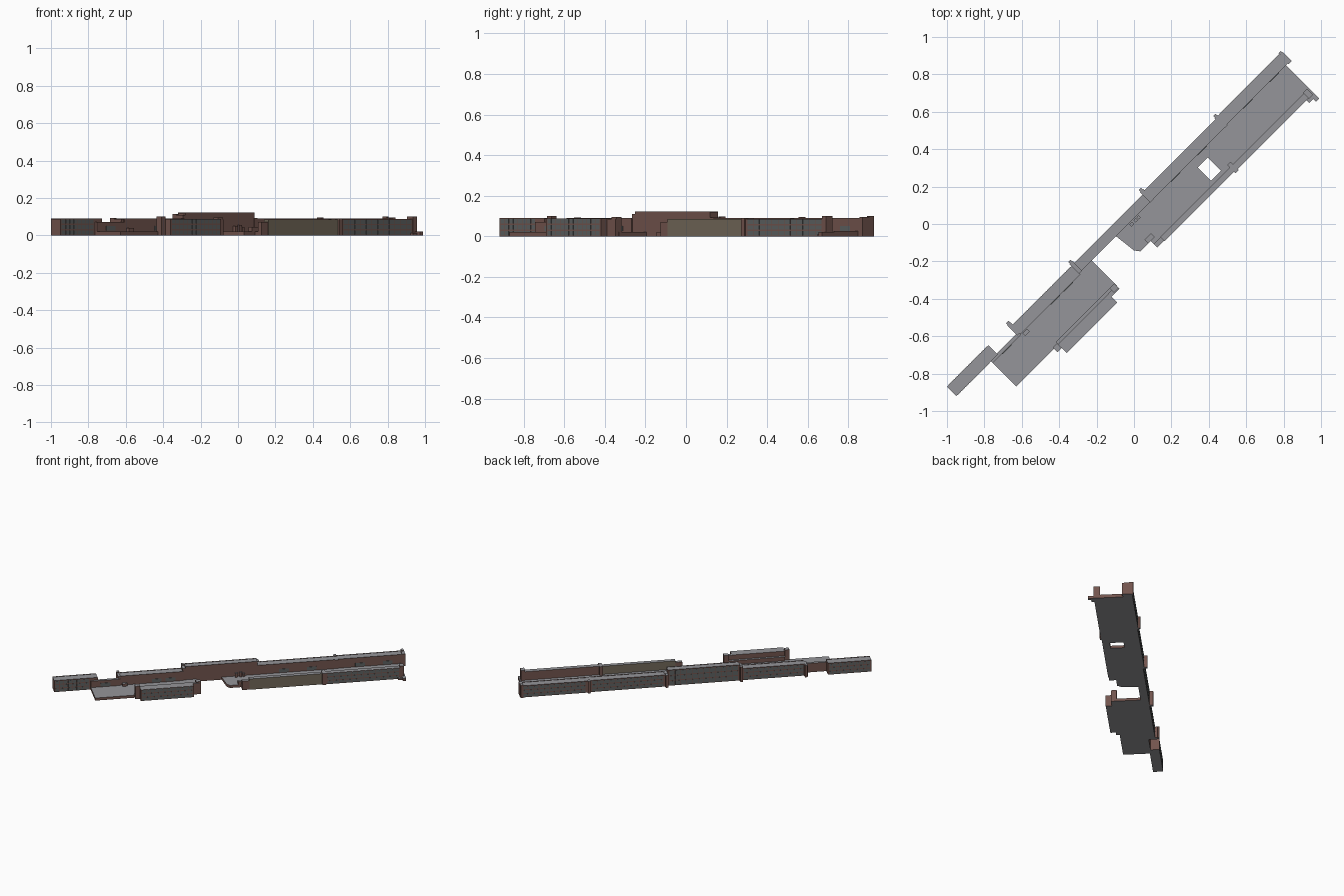
import bpy, bmesh, math
from mathutils import Matrix

if "Cube" in bpy.data.objects:
    bpy.data.objects.remove(bpy.data.objects["Cube"])

TURN = Matrix.Rotation(math.radians(45), 4, 'Z')   # complex lies on a diagonal


def material(name, rgb):
    m = bpy.data.materials.new(name)
    m.diffuse_color = (*rgb, 1)
    m.use_nodes = True
    m.node_tree.nodes["Principled BSDF"].inputs["Base Color"].default_value = m.diffuse_color
    return m


ROOF = material("roof_grey", (0.30, 0.30, 0.32))
BRICK = material("brick", (0.17, 0.09, 0.075))
OLIVE = material("olive_wall", (0.17, 0.14, 0.10))
GLASS = material("glazing", (0.11, 0.12, 0.12))


def finish(name, bm, wall=BRICK, flat=ROOF):
    """Flat-facing faces take the roof colour, upright faces the wall colour."""
    bmesh.ops.recalc_face_normals(bm, faces=bm.faces)
    for f in bm.faces:
        f.material_index = 0 if abs(f.normal.z) > 0.5 else 1
    me = bpy.data.meshes.new(name)
    bm.transform(TURN)
    bm.to_mesh(me)
    bm.free()
    me.materials.append(flat)
    me.materials.append(wall)
    ob = bpy.data.objects.new(name, me)
    bpy.context.collection.objects.link(ob)
    return ob


def add_box(bm, u0, u1, v0, v1, z0, z1):
    mat = Matrix.Translation(((u0 + u1) / 2, (v0 + v1) / 2, (z0 + z1) / 2)) @ \
        Matrix.Diagonal((u1 - u0, v1 - v0, z1 - z0, 1))
    bmesh.ops.create_cube(bm, size=1, matrix=mat)


def boxes(name, items, wall=BRICK, flat=ROOF):
    bm = bmesh.new()
    for it in items:
        add_box(bm, *it)
    return finish(name, bm, wall, flat)


def slab(name, outline, z):
    bm = bmesh.new()
    f = bm.faces.new([bm.verts.new((u, v, 0)) for u, v in outline])
    r = bmesh.ops.extrude_face_region(bm, geom=[f])
    for e in r["geom"]:
        if isinstance(e, bmesh.types.BMVert):
            e.co.z = z
    return finish(name, bm)


def glazing(name, u0, u1, v, z1, bays=12):
    """Three rows of thin window panels on a long facade."""
    step, row = (u1 - u0) / bays, z1 / 3
    boxes(name, [(u0 + i * step + .002, u0 + (i + 1) * step - .002, v - .001, v + .001,
                  r * row + .004, (r + 1) * row - .003)
                 for i in range(bays) for r in range(3)], GLASS, GLASS)


# Ground-floor decks
slab("lower_deck", [(-1.06, .028), (-1.06, -.17), (-.78, -.17), (-.36, -.17),
                    (-.297, -.17), (-.297, .028)], .02)
upper = slab("upper_deck", [(-.115, .028), (-.10, -.10), (-.08, -.127), (0, -.127),
                            (0, -.177), (.05, -.177), (1.174, -.183), (1.174, .028)], .02)

# Light well through the upper deck
well = boxes("light_well_cutter", [(.455, .53, -.127, -.028, -.05, .1)])
well.hide_render = True
well.hide_viewport = True
cut = upper.modifiers.new("light_well", 'BOOLEAN')
cut.object = well
cut.solver = 'EXACT'

# Long row of blocks along the back: start, end, inner, outer, height
blocks = [(-1.322, -1.008, .021, .092, .087),
          (-.845, -.392, .012, .077, .088),
          (-.375, .145, .021, .078, .12),
          (.165, .705, .021, .087, .088),
          (.728, 1.2, .025, .092, .088)]
for i, (a, b, v0, v1, h) in enumerate(blocks):
    boxes(f"back_block_{i + 1}", [(a, b, v0, v1, 0, h)])
    glazing(f"back_block_{i + 1}_windows", a + .01, b - .01, v1, h)
    # roof coping along both long edges
    boxes(f"back_block_{i + 1}_coping", [(a, b, v0, v0 + .004, h, h + .003),
                                         (a, b, v1 - .004, v1, h, h + .003)])
glazing("first_block_court_windows", -1.315, -1.07, .021, .087, 8)

# Recessed link between the first two blocks
boxes("recessed_link", [(-1.06, -.845, .008, .03, 0, .07)])

# Stair towers projecting at the joints
for i, (u, v1, h) in enumerate([(-.85, .108, .092), (-.384, .104, .115), (.155, .11, .098),
                                (.716, .108, .094), (1.2, .1, .1)]):
    boxes(f"stair_tower_{i + 1}", [(u - .012, u + .012, .02, v1 - .012, 0, h - .006),
                                   (u - .009, u + .009, v1 - .03, v1, 0, h)])

# Front wing on the lower deck with end towers
boxes("lower_front_wing", [(-.742, -.36, -.233, -.168, 0, .087)])
glazing("lower_front_wing_windows", -.735, -.367, -.233, .087)
boxes("lower_wing_towers", [(-.775, -.742, -.195, -.16, 0, .10),
                            (-.36, -.30, -.19, -.165, 0, .085),
                            (-.335, -.30, -.185, -.15, 0, .095)])
boxes("lower_wing_corridor", [(-.742, -.33, -.168, -.15, .02, .05)])

# Front wing on the upper deck
boxes("upper_front_wing_plain", [(.05, .58, -.18, -.148, 0, .084)], OLIVE)
boxes("upper_front_wing_glazed", [(.60, 1.14, -.184, -.148, 0, .086)])
glazing("upper_front_wing_windows", .61, 1.13, -.184, .086)
boxes("upper_wing_towers", [(.575, .60, -.192, -.13, 0, .09),
                            (1.135, 1.165, -.188, -.142, 0, .10)])
boxes("end_steps", [(1.15, 1.174, -.226, -.18, 0, .02), (1.12, 1.15, -.205, -.18, 0, .012)])
boxes("end_parapet", [(1.168, 1.174, -.14, .025, .02, .026)])

# Entrance structures on the near corner of the upper deck
boxes("entrance_block", [(.0, .05, -.177, -.15, 0, .07), (-.02, .03, -.127, -.10, .02, .045)])
boxes("entrance_kiosks", [(-.02, .0, .0, .016, .02, .05), (.012, .03, .0, .016, .02, .055),
                          (.035, .05, .0, .016, .02, .045)])

# Dark openings and a small kiosk at the court side of the back row
boxes("court_doors", [(u, u + .07, v - .003, v + .002, .025, .05) for u, v in
                      ((-.99, .008), (-.62, .012), (-.52, .012), (.3, .021), (.5, .021),
                       (.85, .025), (1.05, .025))], GLASS, GLASS)
boxes("lower_deck_kiosk", [(-.835, -.80, -.012, .008, .02, .04)])
